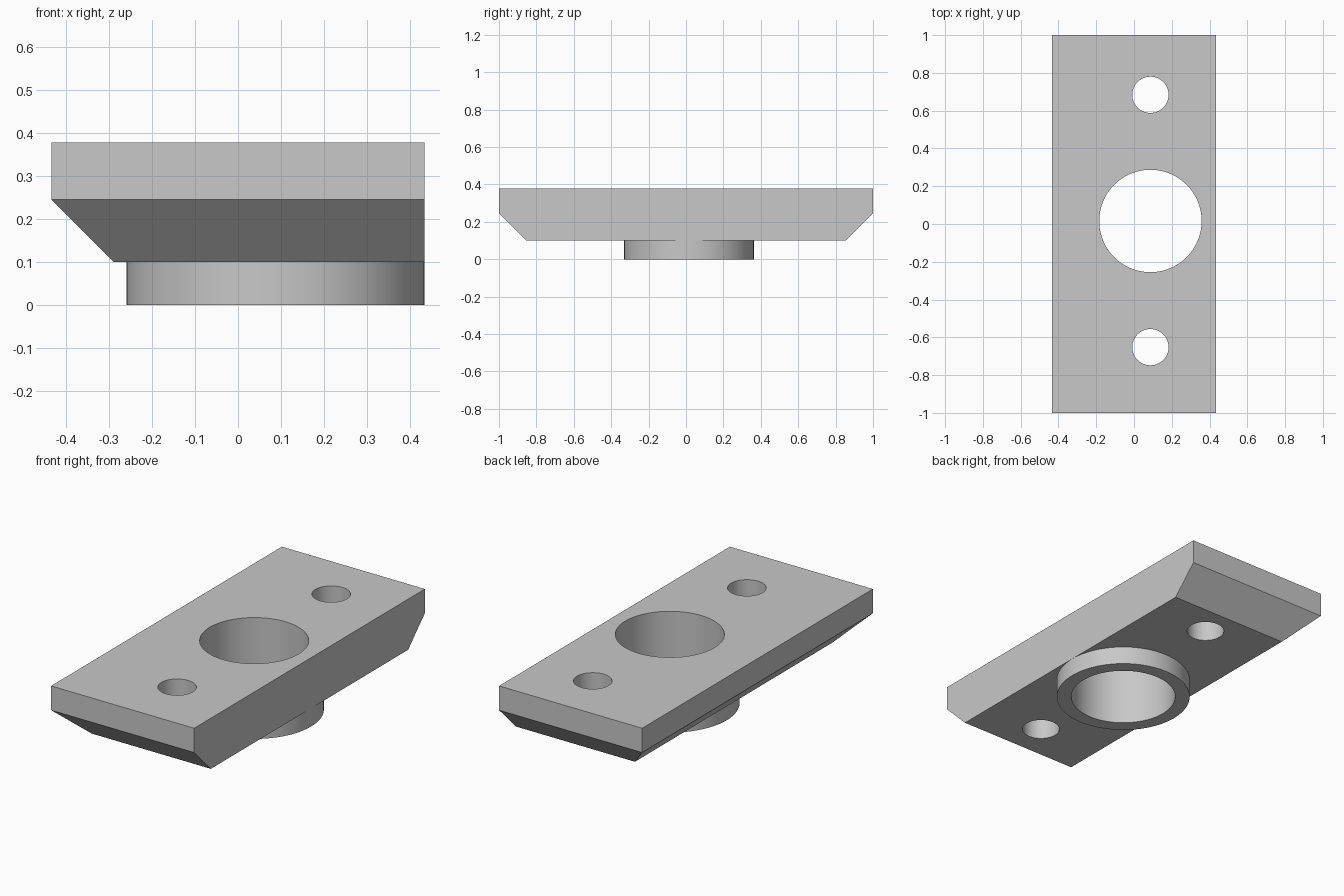
import bpy, bmesh, math

cube = bpy.data.objects.get("Cube")
if cube:
    bpy.data.objects.remove(cube, do_unlink=True)

grey = bpy.data.materials.new("light grey")
grey.use_nodes = True
colour = (0.58, 0.58, 0.58, 1.0)
grey.diffuse_color = colour
grey.node_tree.nodes["Principled BSDF"].inputs["Base Color"].default_value = colour

HALF_X, TOP, EDGE, BASE, CHAMFER = 0.434, 0.378, 0.245, 0.10, 0.145
CX, CY = 0.087, 0.016
BOSS_R, BORE_R, BOLT_R, BOLT_OFFSET = 0.347, 0.271, 0.096, 0.668


def make_object(name, bm):
    bmesh.ops.recalc_face_normals(bm, faces=bm.faces)
    mesh = bpy.data.meshes.new(name)
    bm.to_mesh(mesh)
    bm.free()
    mesh.materials.append(grey)
    obj = bpy.data.objects.new(name, mesh)
    bpy.context.collection.objects.link(obj)
    return obj


def cylinder(name, y, radius, z0, z1):
    bm = bmesh.new()
    bmesh.ops.create_cone(bm, cap_ends=True, segments=96, radius1=radius,
                          radius2=radius, depth=z1 - z0)
    bmesh.ops.translate(bm, verts=bm.verts, vec=(CX, y, (z0 + z1) / 2))
    return make_object(name, bm)


def combine(target, tool, operation):
    mod = target.modifiers.new(operation.title(), 'BOOLEAN')
    mod.operation = operation
    mod.solver = 'EXACT'
    mod.object = tool
    tool.hide_render = True
    bpy.context.view_layer.objects.active = target
    bpy.ops.object.modifier_apply(modifier=mod.name)
    bpy.data.objects.remove(tool, do_unlink=True)


# Plate: stacked rectangles, the lowest one drawn in on three sides
bm = bmesh.new()
rings = []
for z, inset in ((BASE, CHAMFER), (EDGE, 0), (TOP, 0)):
    x0, y1 = -HALF_X + inset, 1 - inset
    rings.append([bm.verts.new((x, y, z)) for x, y in
                  ((x0, -y1), (HALF_X, -y1), (HALF_X, y1), (x0, y1))])
bm.faces.new(rings[0])
bm.faces.new(rings[-1])
for low, high in zip(rings, rings[1:]):
    for i in range(4):
        j = (i + 1) % 4
        bm.faces.new((low[i], low[j], high[j], high[i]))
bmesh.ops.dissolve_limit(bm, angle_limit=0.01, verts=bm.verts, edges=bm.edges)
plate = make_object("mounting_plate", bm)

# Round boss under the plate
combine(plate, cylinder("boss", CY, BOSS_R - 0.0005, 0, BASE + 0.05), 'UNION')

# Centre bore and the two bolt holes
for name, y, radius in (("bore_cutter", CY, BORE_R),
                        ("front_bolt_cutter", CY - BOLT_OFFSET, BOLT_R),
                        ("back_bolt_cutter", CY + BOLT_OFFSET, BOLT_R)):
    combine(plate, cylinder(name, y, radius, -0.1, TOP + 0.1), 'DIFFERENCE')

bpy.ops.object.select_all(action='DESELECT')
plate.select_set(True)
bpy.context.view_layer.objects.active = plate
bpy.ops.object.shade_smooth_by_angle(angle=math.radians(25))
